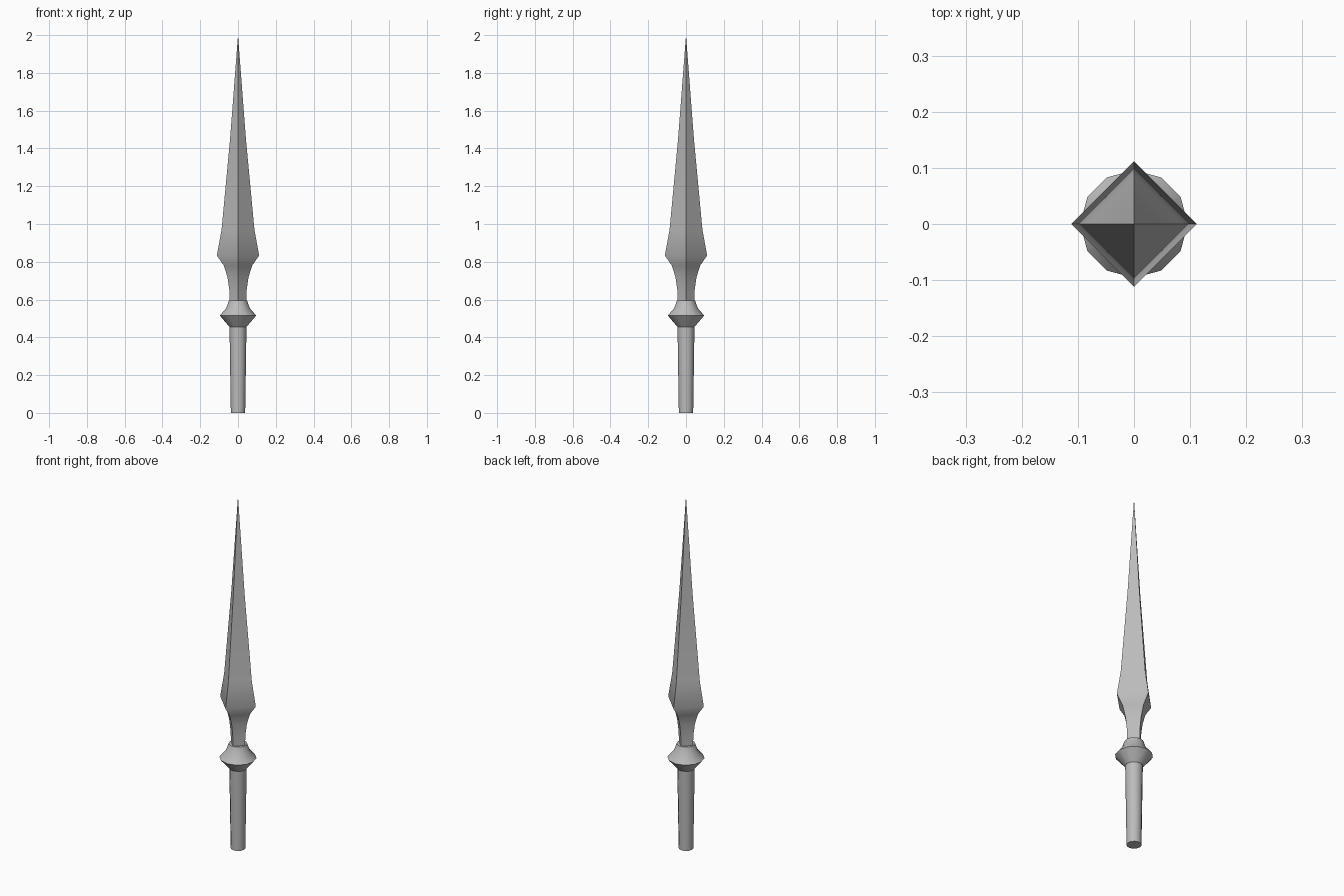
import bpy, bmesh, math

cube = bpy.data.objects.get("Cube")
if cube:
    bpy.data.objects.remove(cube)

steel = bpy.data.materials.new("grey_steel")
steel.use_nodes = True
colour = (0.5, 0.5, 0.5, 1)
steel.diffuse_color = colour
steel.node_tree.nodes["Principled BSDF"].inputs["Base Color"].default_value = colour


def lathe(name, profile, sides):
    """Stack rings of (radius, height); a zero radius closes to a point."""
    bm = bmesh.new()
    rings = []
    for r, z in profile:
        if r == 0:
            rings.append([bm.verts.new((0, 0, z))] * sides)
        else:
            angles = [math.tau * i / sides for i in range(sides)]
            rings.append([bm.verts.new((r * math.cos(a), r * math.sin(a), z)) for a in angles])
    for low, high in zip(rings, rings[1:]):
        for i in range(sides):
            j = (i + 1) % sides
            corners = [low[i], low[j], high[j], high[i]]
            bm.faces.new(list(dict.fromkeys(corners)))
    # Close the open ends
    for ring in (rings[0], rings[-1]):
        if ring[0] is not ring[1]:
            bm.faces.new(ring)
    bmesh.ops.recalc_face_normals(bm, faces=bm.faces)
    mesh = bpy.data.meshes.new(name)
    bm.to_mesh(mesh)
    bm.free()
    mesh.materials.append(steel)
    obj = bpy.data.objects.new(name, mesh)
    bpy.context.collection.objects.link(obj)
    bpy.ops.object.select_all(action='DESELECT')
    obj.select_set(True)
    bpy.context.view_layer.objects.active = obj
    bpy.ops.object.shade_smooth_by_angle(angle=math.radians(35))
    return obj


# Tapered round shaft
lathe("shaft", [(0.038, 0), (0.045, 0.46)], 12)

# Flared ring between shaft and blade
lathe("collar", [(0.045, 0.455), (0.096, 0.515), (0.062, 0.555), (0.048, 0.595)], 12)

# Four-sided blade with a hollow-curved neck
lathe("blade", [(0.045, 0.59), (0.046, 0.65), (0.056, 0.72), (0.075, 0.78),
                (0.112, 0.833), (0.087, 0.97), (0.042, 1.45), (0, 2)], 4)
